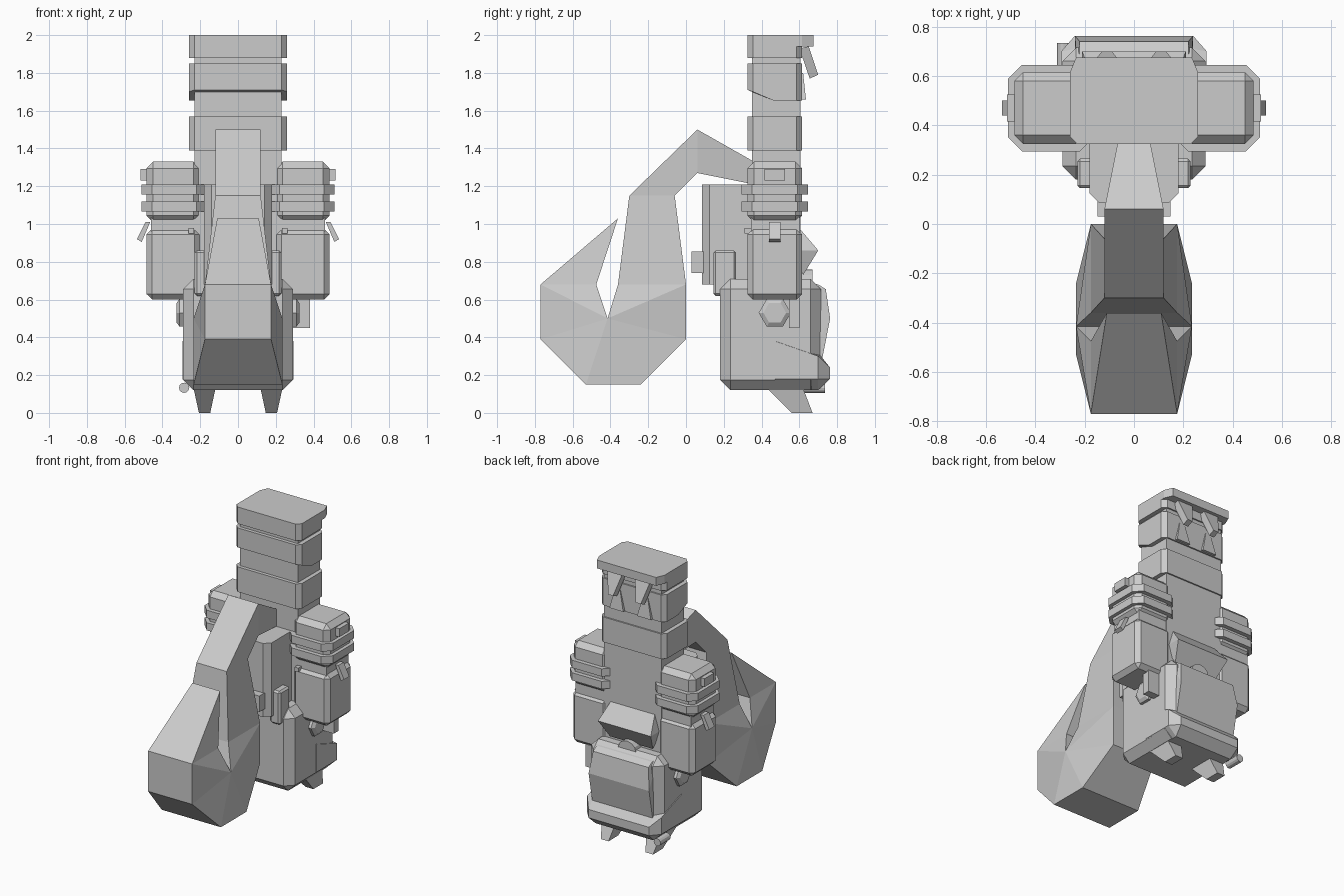
import bpy, bmesh, math

if "Cube" in bpy.data.objects:
    bpy.data.objects.remove(bpy.data.objects["Cube"], do_unlink=True)

grey = bpy.data.materials.new("plain grey")
grey.use_nodes = True
grey.diffuse_color = (0.6, 0.6, 0.6, 1)
grey.node_tree.nodes["Principled BSDF"].inputs["Base Color"].default_value = (0.6, 0.6, 0.6, 1)


def finish(name, bm):
    """Turn a bmesh into a flat shaded grey object."""
    bmesh.ops.recalc_face_normals(bm, faces=bm.faces[:])
    mesh = bpy.data.meshes.new(name)
    bm.to_mesh(mesh)
    bm.free()
    mesh.materials.append(grey)
    part = bpy.data.objects.new(name, mesh)
    bpy.context.collection.objects.link(part)
    return part


def block(name, xs, ys, zs, chamfer=0, upright_only=False):
    """Box between limits, with all or only upright edges chamfered."""
    bm = bmesh.new()
    bmesh.ops.create_cube(bm, size=1)
    for v in bm.verts:
        for axis, (low, high) in enumerate((xs, ys, zs)):
            v.co[axis] = high if v.co[axis] > 0 else low
    if chamfer:
        edges = [e for e in bm.edges if not upright_only
                 or abs(e.verts[0].co.z - e.verts[1].co.z) > 0.001]
        bmesh.ops.bevel(bm, geom=edges, offset=chamfer, segments=1,
                        profile=0.5, affect='EDGES')
    return finish(name, bm)


def solid(name, points):
    """Convex solid around points."""
    bm = bmesh.new()
    for p in points:
        bm.verts.new(p)
    result = bmesh.ops.convex_hull(bm, input=bm.verts[:])
    loose = {g for g in result["geom_interior"] + result["geom_unused"]
             if isinstance(g, bmesh.types.BMVert)}
    bmesh.ops.delete(bm, geom=list(loose), context='VERTS')
    bmesh.ops.dissolve_limit(bm, angle_limit=0.01, verts=bm.verts[:], edges=bm.edges[:])
    return finish(name, bm)


def paired(name, points, centre=0):
    """Convex solid from (half width, y, z) points around x = centre."""
    return solid(name, [(centre + s * w, y, z) for w, y, z in points for s in (-1, 1)])


def wide(side, inner, outer):
    return sorted((side * inner, side * outer))


# Torso column and head bands
depth = (0.325, 0.615)
block("torso", (-0.23, 0.23), (0.35, 0.605), (0.6, 1.99))
for name, zs in (("collar_band", (1.39, 1.57)), ("crown_band", (1.88, 2))):
    block(name, (-0.26, 0.26), depth, zs, 0.03, True)
jaw_line = ((0.355, 1.85), (0.355, 1.7), (0.46, 1.655), (0.585, 1.655), (0.585, 1.85))
jaw_ends = ((0.325, 1.85), (0.325, 1.71), (0.615, 1.655), (0.615, 1.85))
paired("jaw_band", [(0.26, y, z) for y, z in jaw_line] + [(0.23, y, z) for y, z in jaw_ends])
paired("brow", [(w, y, z) for w, y in ((0.26, 0.58), (0.26, 0.615), (0.235, 0.675))
                for z in (1.94, 2)])

# Belly wedge and round catch under it
paired("belly", [(0.17, 0.59, 0.99), (0.21, 0.7, 0.86), (0.17, 0.62, 0.73), (0.21, 0.57, 0.86)])
ring = [(math.cos(math.tau * i / 12), math.sin(math.tau * i / 12)) for i in range(12)]
solid("belly_catch", [(0.07 * a, y, 0.7 + 0.06 * b) for a, b in ring for y in (0.55, 0.67)])

# Hip block with face plate and lower lip
block("hip_block", (-0.29, 0.29), (0.18, 0.715), (0.12, 0.71), 0.055)
paired("hip_face", [(0.23, 0.65, 0.69), (0.22, 0.7, 0.68), (0.22, 0.74, 0.655),
                    (0.24, 0.763, 0.5), (0.24, 0.72, 0.28), (0.24, 0.65, 0.28)])
paired("hip_lip", [(0.295, 0.47, 0.38), (0.295, 0.47, 0.18), (0.295, 0.7, 0.3),
                   (0.295, 0.7, 0.18), (0.24, 0.763, 0.24), (0.24, 0.763, 0.18),
                   (0.24, 0.71, 0.305), (0.23, 0.7, 0.12), (0.23, 0.5, 0.12)])
solid("lip_peg", [(-0.285 + 0.027 * a, y, 0.133 + 0.027 * b)
                  for a, b in ring for y in (0.62, 0.735)])
block("side_latch", (0.28, 0.38), (0.545, 0.6), (0.45, 0.61))

# Back pack with cross bar
block("back_pack", (-0.18, 0.18), (0.085, 0.4), (0.68, 1.21), 0.04, True)
block("back_bar", (-0.148, 0.148), (0.03, 0.1), (0.74, 0.855))

hexagon = ring[::2]
for side, label in ((1, "left"), (-1, "right")):
    # Arm: sleeve, forearm, and two raised cuffs
    block(label + "_sleeve", wide(side, 0.2, 0.485), depth, (1.01, 1.33), 0.035)
    block(label + "_elbow", wide(side, 0.23, 0.46), (0.345, 0.6), (0.9, 1.05))
    block(label + "_forearm", wide(side, 0.2, 0.485), depth, (0.6, 0.975), 0.03)
    for z in (1.065, 1.155):
        block(label + "_cuff", wide(side, 0.165, 0.51), (0.295, 0.645), (z, z + 0.055), 0.055, True)
    block(label + "_arm_badge", wide(side, 0.47, 0.515), (0.415, 0.525), (1.23, 1.29))
    block(label + "_arm_stud", wide(side, 0.232, 0.262), (0.31, 0.35), (0.95, 0.98))
    solid(label + "_arm_clip", [(side * x, y, z) for y in (0.44, 0.5)
          for x, z in ((0.465, 1.01), (0.49, 1.01), (0.535, 0.92), (0.51, 0.905))])
    # Hip bolt and post beside the pack
    solid(label + "_hip_bolt", [(side * x, 0.47 + r * a, 0.53 + r * b)
          for a, b in hexagon for x, r in ((0.27, 0.085), (0.31, 0.085), (0.325, 0.06))])
    block(label + "_pack_post", wide(side, 0.15, 0.23), (0.145, 0.265), (0.62, 0.86), 0.012)
    # Foot and fangs
    paired(label + "_foot", [(0.058, 0.43, 0.13), (0.058, 0.62, 0.13),
                             (0.03, 0.56, 0), (0.03, 0.67, 0)], side * 0.177)
    paired(label + "_upper_fang", [(0.06, 0.6, 1.93), (0.06, 0.65, 1.94),
                                   (0.02, 0.7, 1.79), (0.02, 0.655, 1.77)], side * 0.11)
    paired(label + "_lower_fang", [(0.055, 0.6, 1.66), (0.055, 0.635, 1.66),
                                   (0.02, 0.6, 1.8), (0.02, 0.62, 1.8)], side * 0.11)

# Hooked tail: outline of (half width, y, z), widest at the hub of the claw
outline = [(0.06, 0.36, 1.33), (0.12, 0.06, 1.5), (0.12, -0.3, 1.15), (0.175, -0.36, 0.68),
           (0.235, -0.415, 0.5), (0.175, -0.475, 0.68), (0.11, -0.36, 1.03),
           (0.175, -0.77, 0.68), (0.175, -0.77, 0.39), (0.235, -0.53, 0.15),
           (0.235, -0.24, 0.15), (0.175, 0, 0.39), (0.175, 0, 0.68),
           (0.12, -0.06, 1.15), (0.12, 0.06, 1.27), (0.06, 0.36, 1.21)]
hub, count = 4, len(outline)
cheeks = [(0, 1, 14, 15), (1, 2, 13, 14), (2, 3, 12, 13), (3, hub, 12), (hub, 5, 7), (5, 6, 7)]
cheeks += [(hub, i, i + 1) for i in range(7, 12)]
bm = bmesh.new()
walls = [[bm.verts.new((s * w, y, z)) for w, y, z in outline] for s in (1, -1)]
for wall in walls:
    for cheek in cheeks:
        bm.faces.new([wall[i] for i in cheek])
for i in range(count):
    j = (i + 1) % count
    bm.faces.new((walls[0][i], walls[0][j], walls[1][j], walls[1][i]))
finish("hooked_tail", bm)
